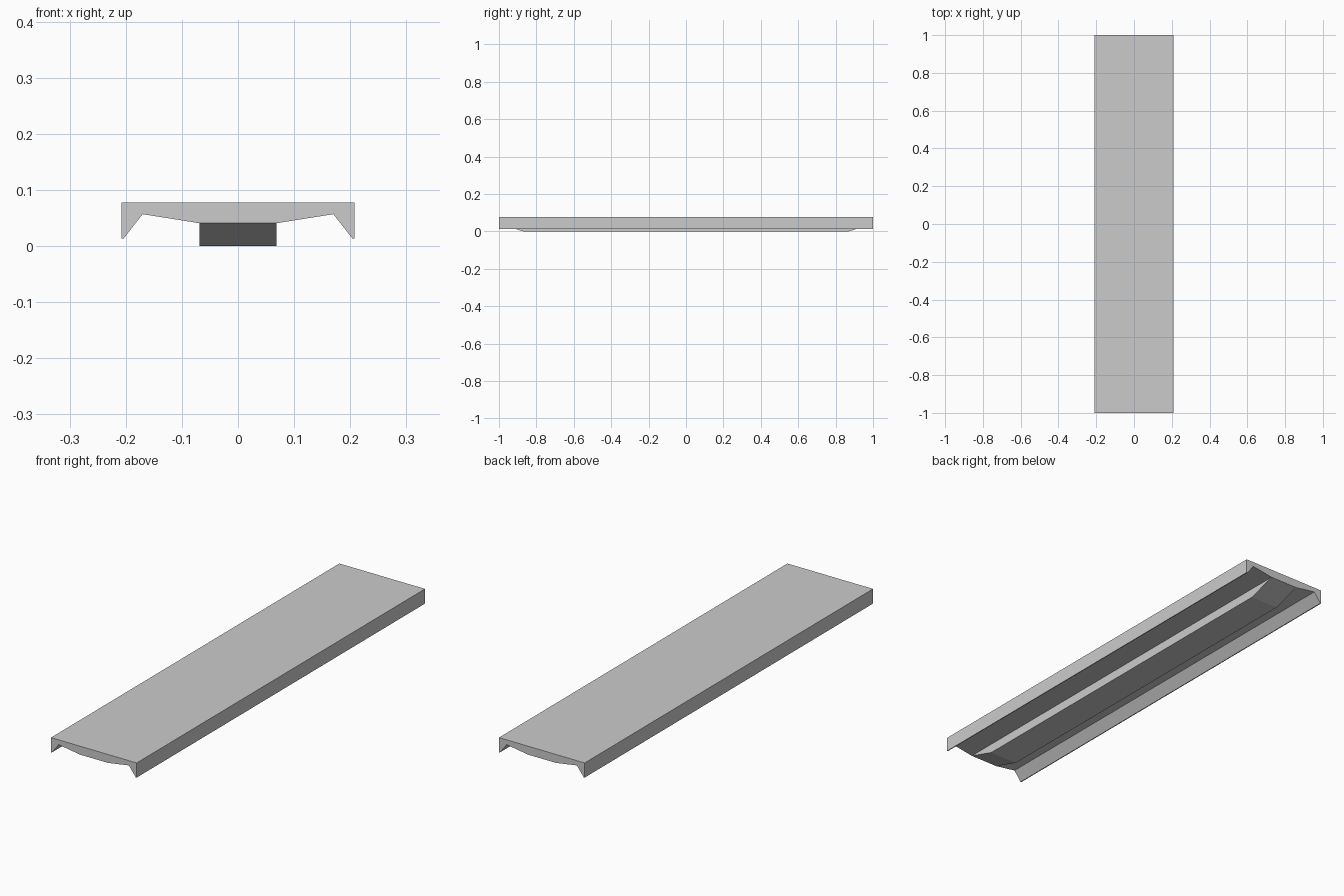
import bpy, bmesh

if "Cube" in bpy.data.objects:
    bpy.data.objects.remove(bpy.data.objects["Cube"])


def make_object(name, bm):
    bmesh.ops.remove_doubles(bm, verts=bm.verts, dist=1e-5)
    bmesh.ops.recalc_face_normals(bm, faces=bm.faces)
    mesh = bpy.data.meshes.new(name)
    bm.to_mesh(mesh)
    bm.free()
    obj = bpy.data.objects.new(name, mesh)
    bpy.context.collection.objects.link(obj)
    return obj


HALF = 1.0      # half length along y
RAMP = 0.87     # where the keel becomes flat
PAD_X, PAD_Z = 0.069, 0.041

# Half cross-section of the slab with its tapered side lips, then mirrored
half = [(0.208, 0.078), (0.208, 0.0135), (0.204, 0.0135), (0.17, 0.057), (PAD_X, PAD_Z)]
profile = half + [(-x, z) for x, z in reversed(half)]

# Slab: profile extruded along y, without the underside strip the keel closes
bm = bmesh.new()
rings = [[bm.verts.new((x, y, z)) for x, z in profile] for y in (-HALF, HALF)]
n = len(profile)
for i in range(n):
    if i == len(half) - 1:
        continue
    j = (i + 1) % n
    bm.faces.new((rings[0][i], rings[0][j], rings[1][j], rings[1][i]))
for ring in rings:
    bm.faces.new(ring)

# Keel: a shallow hull with straight sides and ramped ends, joined to the slab
side = [(-HALF, PAD_Z), (-RAMP, 0), (RAMP, 0), (HALF, PAD_Z)]
left, right = [[bm.verts.new((x, y, z)) for y, z in side] for x in (-PAD_X, PAD_X)]
bm.faces.new(left)
bm.faces.new(right)
for i in range(3):
    bm.faces.new((left[i], left[i + 1], right[i + 1], right[i]))

make_object("slab_with_keel", bm)
